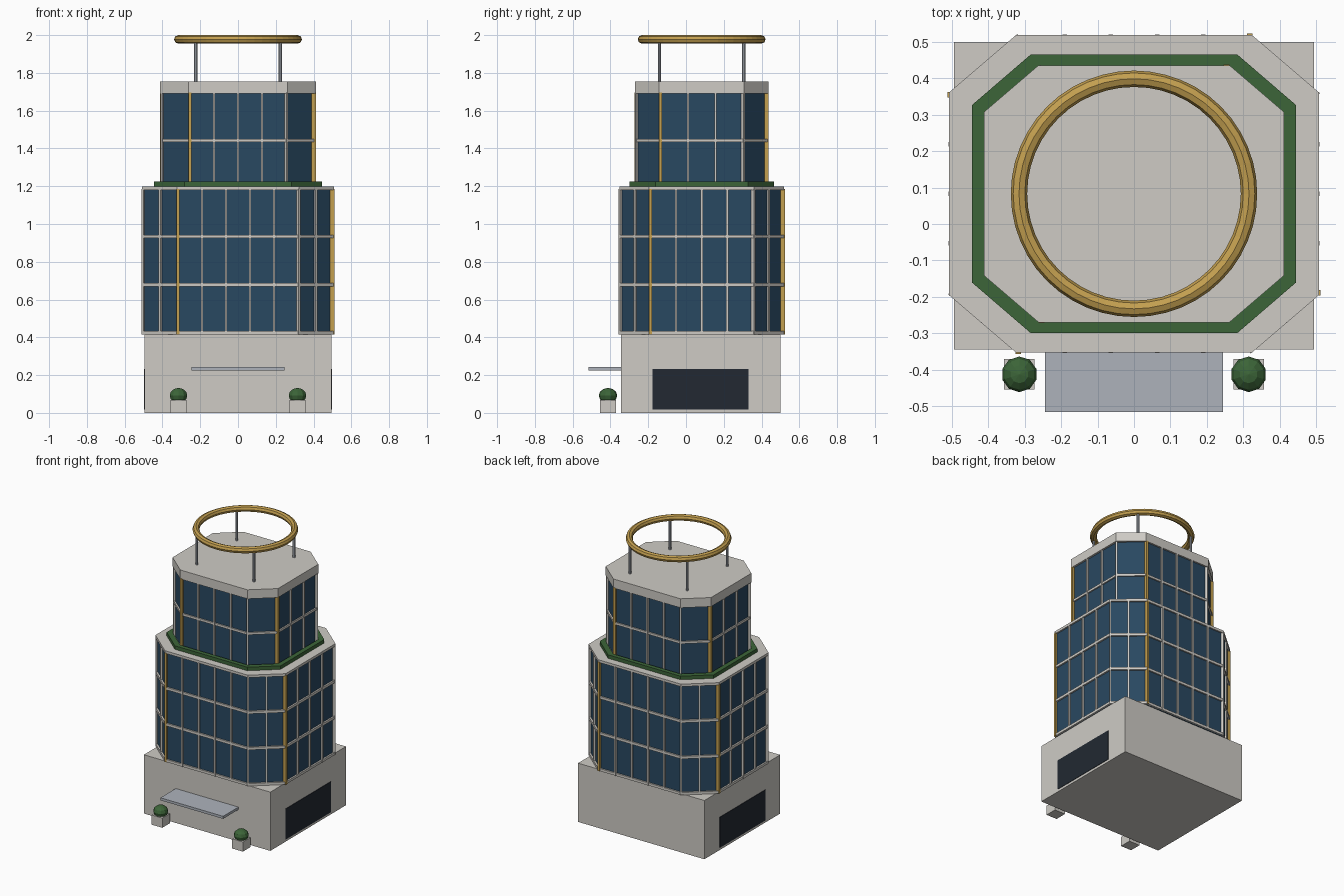
import bpy, bmesh, math
from mathutils import Matrix, Vector

if "Cube" in bpy.data.objects:
    bpy.data.objects.remove(bpy.data.objects["Cube"])

CY = 0.083      # tower axis in y
FLAT = 0.637    # flat part of each octagon side


def material(name, rgb):
    m = bpy.data.materials.new(name)
    m.diffuse_color = (*rgb, 1)
    m.use_nodes = True
    m.node_tree.nodes["Principled BSDF"].inputs["Base Color"].default_value = m.diffuse_color
    return m


STONE = material("stone", (0.62, 0.60, 0.56))
GLASS = material("blue_glass", (0.022, 0.065, 0.12))
GOLD = material("gold", (0.55, 0.35, 0.08))
GREEN = material("foliage", (0.045, 0.13, 0.04))
DARK = material("dark_opening", (0.016, 0.022, 0.032))
METAL = material("metal", (0.42, 0.45, 0.50))


def finish(name, bm, mat):
    bmesh.ops.recalc_face_normals(bm, faces=bm.faces)
    me = bpy.data.meshes.new(name)
    bm.to_mesh(me)
    bm.free()
    me.materials.append(mat)
    ob = bpy.data.objects.new(name, me)
    bpy.context.collection.objects.link(ob)
    return ob


def add_box(bm, centre, size, angle=0):
    mat = Matrix.Translation(centre) @ Matrix.Rotation(angle, 4, 'Z') @ Matrix.Diagonal((*size, 1))
    bmesh.ops.create_cube(bm, size=1, matrix=mat)


def box(name, x0, x1, y0, y1, z0, z1, mat):
    bm = bmesh.new()
    add_box(bm, ((x0 + x1) / 2, (y0 + y1) / 2, (z0 + z1) / 2), (x1 - x0, y1 - y0, z1 - z0))
    return finish(name, bm, mat)


def octagon(hx, hy):
    fx, fy = hx * FLAT, hy * FLAT
    pts = [(-fx, -hy), (fx, -hy), (hx, -fy), (hx, fy), (fx, hy), (-fx, hy), (-hx, fy), (-hx, -fy)]
    return [Vector((x, y + CY, 0)) for x, y in pts]


def prism(name, hx, hy, z0, z1, mat):
    bm = bmesh.new()
    face = bm.faces.new([bm.verts.new((p.x, p.y, z0)) for p in octagon(hx, hy)])
    top = bmesh.ops.extrude_face_region(bm, geom=[face])["geom"]
    bmesh.ops.translate(bm, vec=(0, 0, z1 - z0), verts=[g for g in top if isinstance(g, bmesh.types.BMVert)])
    return finish(name, bm, mat)


def mullions(name, hx, hy, z0, z1, panels):
    # grey bars between panels, gold bars at every second corner
    grey, gold = bmesh.new(), bmesh.new()
    pts = octagon(hx, hy)
    for i, a in enumerate(pts):
        b = pts[(i + 1) % 8]
        d = b - a
        n = panels[i % 4]
        for k in range(n):
            p = a + d * (k / n)
            p.z = (z0 + z1) / 2
            corner = k == 0 and i % 2 == 0
            w = 0.016 if corner else 0.012
            add_box(gold if corner else grey, p, (w, w + 0.01, z1 - z0), math.atan2(d.y, d.x))
    finish(name + "_mullions", grey, STONE)
    finish(name + "_gold_fins", gold, GOLD)


# podium with side openings
box("podium", -0.494, 0.494, -0.345, 0.50, 0, 0.415, STONE)
for s, side in ((-1, "left"), (1, "right")):
    x0, x1 = sorted((s * 0.48, s * 0.497))
    box(side + "_opening", x0, x1, -0.177, 0.33, 0.017, 0.233, DARK)

# lower tower
prism("lower_glass", 0.498, 0.426, 0.415, 1.19, GLASS)
for i, z in enumerate((0.424, 0.679, 0.934, 1.19)):
    prism(f"lower_floor_band_{i}", 0.509, 0.436, z - 0.009, z + 0.009, STONE)
mullions("lower", 0.499, 0.427, 0.415, 1.185, (5, 2, 4, 2))

# terrace hedge
bm = bmesh.new()
loops = [[bm.verts.new((p.x, p.y, z)) for p in octagon(hx, hy)]
         for hx, hy, z in ((0.445, 0.383, 1.195), (0.445, 0.383, 1.224),
                           (0.412, 0.353, 1.224), (0.412, 0.353, 1.195))]
for j in range(4):
    a, b = loops[j], loops[(j + 1) % 4]
    for i in range(8):
        k = (i + 1) % 8
        bm.faces.new((a[i], a[k], b[k], b[i]))
finish("terrace_hedge", bm, GREEN)

# upper tower
prism("upper_glass", 0.398, 0.341, 1.19, 1.70, GLASS)
prism("upper_floor_band", 0.407, 0.35, 1.433, 1.449, STONE)
mullions("upper", 0.399, 0.342, 1.19, 1.695, (4, 1, 3, 1))
prism("roof_cap", 0.412, 0.353, 1.69, 1.754, STONE)

# crown posts and ring
R = 0.316
bm = bmesh.new()
for i in range(4):
    t = math.radians(45 + 90 * i)
    bmesh.ops.create_cone(bm, cap_ends=True, segments=8, radius1=0.009, radius2=0.009, depth=0.235,
                          matrix=Matrix.Translation((R * math.cos(t), CY + R * math.sin(t), 1.8575)))
finish("crown_posts", bm, METAL)
bpy.ops.mesh.primitive_torus_add(location=(0, CY, 1.9775), major_radius=R, minor_radius=0.0225,
                                 major_segments=48, minor_segments=8)
ring = bpy.context.object
ring.name = "crown_ring"
ring.data.materials.append(GOLD)

# entrance canopy and planters
box("entrance_canopy", -0.245, 0.245, -0.516, -0.335, 0.225, 0.243, METAL)
for s, side in ((-1, "left"), (1, "right")):
    x, y = s * 0.315, -0.413
    box(side + "_planter", x - 0.042, x + 0.042, y - 0.042, y + 0.042, 0, 0.068, STONE)
    bm = bmesh.new()
    bmesh.ops.create_uvsphere(bm, u_segments=10, v_segments=6, radius=1,
                              matrix=Matrix.Translation((x, y, 0.092)) @ Matrix.Diagonal((0.049, 0.049, 0.04, 1)))
    finish(side + "_shrub", bm, GREEN)
